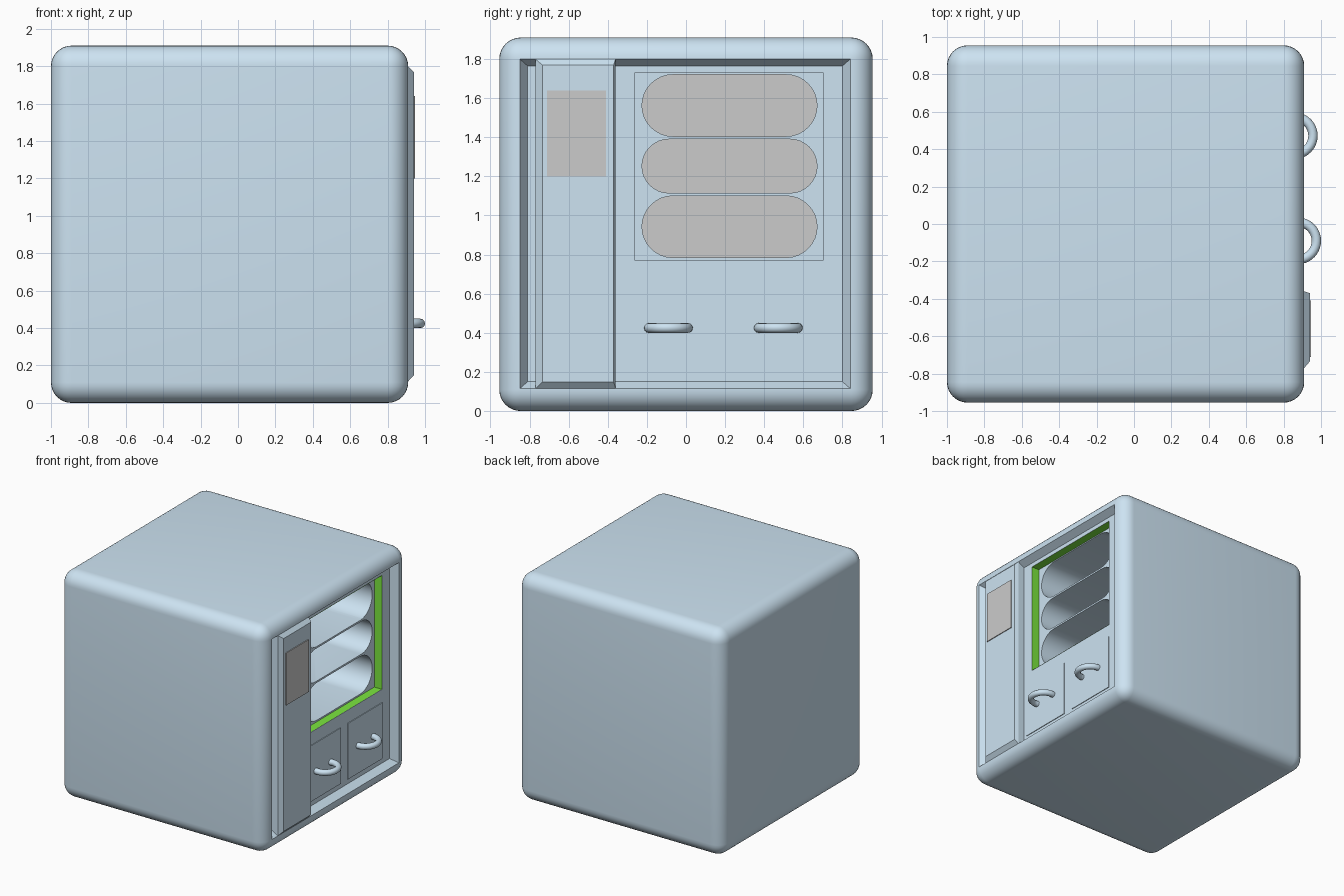
import bpy, bmesh, math

if "Cube" in bpy.data.objects:
    bpy.data.objects.remove(bpy.data.objects["Cube"])


def material(name, rgb):
    m = bpy.data.materials.new(name)
    m.diffuse_color = (*rgb, 1)
    m.use_nodes = True
    m.node_tree.nodes["Principled BSDF"].inputs["Base Color"].default_value = m.diffuse_color
    return m


BLUE = material("light_blue", (0.61, 0.77, 0.89))
GREEN = material("green", (0.2, 0.8, 0.05))
GREY = material("grey", (0.69, 0.69, 0.69))


def rect(x, y0, y1, z0, z1):
    return [(x, y0, z0), (x, y1, z0), (x, y1, z1), (x, y0, z1)]


def stadium(x, y0, y1, z0, z1, n=16):
    r, zc, pts = (z1 - z0) / 2, (z0 + z1) / 2, []
    for yc, start in ((y1 - r, -math.pi / 2), (y0 + r, math.pi / 2)):
        for i in range(n + 1):
            a = start + math.pi * i / n
            pts.append((x, yc + r * math.cos(a), zc + r * math.sin(a)))
    return pts


def loft(name, rings, mat=BLUE, caps=True):
    """Join equal outlines along x into a solid."""
    bm = bmesh.new()
    vs = [[bm.verts.new(p) for p in ring] for ring in rings]
    n = len(rings[0])
    for a, b in zip(vs, vs[1:]):
        for i in range(n):
            j = (i + 1) % n
            bm.faces.new((a[i], a[j], b[j], b[i]))
    if caps:
        bm.faces.new(vs[0])
        bm.faces.new(vs[-1])
        bmesh.ops.recalc_face_normals(bm, faces=bm.faces)
    else:
        bmesh.ops.reverse_faces(bm, faces=bm.faces)
    me = bpy.data.meshes.new(name)
    bm.to_mesh(me)
    bm.free()
    me.materials.append(mat)
    ob = bpy.data.objects.new(name, me)
    bpy.context.collection.objects.link(ob)
    return ob


def activate(ob):
    bpy.ops.object.select_all(action='DESELECT')
    ob.select_set(True)
    bpy.context.view_layer.objects.active = ob


def cut(ob, cutter):
    activate(ob)
    m = ob.modifiers.new("cut", 'BOOLEAN')
    m.operation, m.solver, m.object = 'DIFFERENCE', 'EXACT', cutter
    bpy.ops.object.modifier_apply(modifier=m.name)
    bpy.data.objects.remove(cutter)


FLOOR, PLATE, TUBE_END = 0.85, 0.78, 0.33

# Rounded cabinet
body = loft("cabinet", [rect(x, -0.955, 0.955, 0, 1.91) for x in (-1, 0.91)])
activate(body)
bev = body.modifiers.new("round", 'BEVEL')
bev.width, bev.segments = 0.11, 8
bpy.ops.object.modifier_apply(modifier=bev.name)

# Sloped recess in the working side, then the window
cut(body, loft("recess_cutter", [rect(FLOOR, -0.81, 0.80, 0.15, 1.765),
                                 rect(0.97, -0.89, 0.88, 0.08, 1.835)]))
WINDOW = (-0.26, 0.70, 0.77, 1.73)
cut(body, loft("window_cutter", [rect(x, *WINDOW) for x in (PLATE, 0.88)]))

# Three long rounded slots with grey backs
for i, (z0, z1) in enumerate(((0.785, 1.10), (1.115, 1.39), (1.405, 1.72))):
    size = (-0.225, 0.67, z0, z1)
    cut(body, loft("slot_cutter", [stadium(x, *size) for x in (TUBE_END, 0.82)]))
    loft(f"slot_back_{i + 1}",
         [stadium(x, *size) for x in (TUBE_END - 0.01, TUBE_END + 0.005)], GREY)
activate(body)
bpy.ops.object.shade_smooth_by_angle(angle=math.radians(30))

# Green lining of the window
y0, y1, z0, z1 = WINDOW
loft("window_lining", [rect(x, y0 + .002, y1 - .002, z0 + .002, z1 - .002)
                       for x in (PLATE, FLOOR)], GREEN, caps=False)

# Raised control panel and screen
loft("control_panel", [rect(0.845, -0.77, -0.36, 0.15, 1.765),
                       rect(0.91, -0.77, -0.36, 0.115, 1.80),
                       rect(0.94, -0.735, -0.37, 0.148, 1.77)])
loft("screen", [rect(x, -0.71, -0.41, 1.20, 1.64) for x in (0.93, 0.947)], GREY)

# Drawer doors with curved handles
for side, yd0, yd1, yc, xc in (("left", -0.325, 0.145, -0.09, 0.875),
                               ("right", 0.24, 0.70, 0.472, 0.857)):
    loft(f"{side}_door", [rect(x, yd0, yd1, 0.19, 0.66) for x in (0.84, 0.856)])
    cu = bpy.data.curves.new(f"{side}_handle", 'CURVE')
    cu.dimensions = '3D'
    cu.bevel_depth, cu.bevel_resolution, cu.use_fill_caps = 0.025, 4, True
    sp = cu.splines.new('POLY')
    sp.points.add(24)
    for k, p in enumerate(sp.points):
        a = math.radians(-105 + 210 * k / 24)
        p.co = (xc + 0.1 * math.cos(a), yc + 0.1 * math.sin(a), 0.425, 1)
    sp.use_smooth = True
    cu.materials.append(BLUE)
    bpy.context.collection.objects.link(bpy.data.objects.new(f"{side}_handle", cu))
